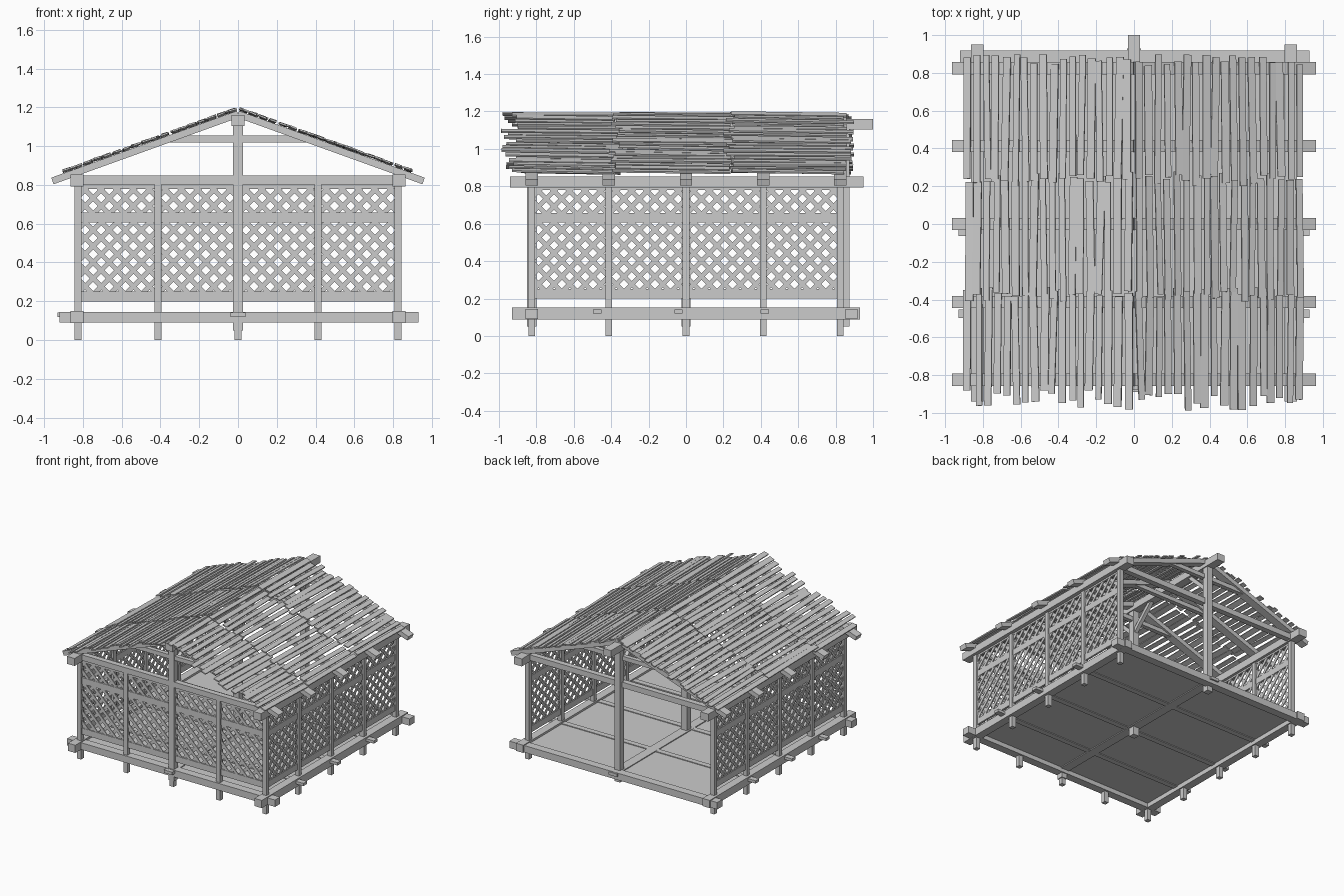
import bpy, bmesh, random
from mathutils import Vector, Matrix

if "Cube" in bpy.data.objects:
    bpy.data.objects.remove(bpy.data.objects["Cube"])

random.seed(4)
Z = Vector((0, 0, 1))


def beam(bm, a, b, w, h, up=Z):
    """Box running from a to b, w wide sideways and h deep along up."""
    a, b = Vector(a), Vector(b)
    d = (b - a).normalized()
    side = d.cross(Vector(up)).normalized()
    top = side.cross(d)
    m = Matrix((d * (b - a).length, side * w, top * h)).transposed().to_4x4()
    m.translation = (a + b) / 2
    bmesh.ops.create_cube(bm, size=1, matrix=m)


def build(name, beams):
    bm = bmesh.new()
    for args in beams:
        beam(bm, *args)
    bmesh.ops.recalc_face_normals(bm, faces=bm.faces)
    me = bpy.data.meshes.new(name)
    bm.to_mesh(me)
    bm.free()
    ob = bpy.data.objects.new(name, me)
    bpy.context.collection.objects.link(ob)
    return ob


E = 0.825                                # wall line
GRID = [-E, -0.413, 0, 0.413, E]         # post and rafter spacing
Y = Vector((0, 1, 0))

# base frame
build("side_sill", [((s * 0.83, -0.93, 0.12), (s * 0.83, 0.93, 0.12), 0.065, 0.062) for s in (-1, 1)])
build("front_sill", [((-0.92, -E, 0.117), (0.93, -E, 0.117), 0.065, 0.055)])
build("back_sill", [((-0.92, 0.885, 0.117), (0.93, 0.885, 0.117), 0.065, 0.055)])

# floor with joists showing through
build("floor", [((0, -0.83, 0.13), (0, 0.87, 0.13), 1.64, 0.01)])
joists = [((-0.93, y, 0.13), (0.93, y, 0.13), 0.045, 0.022) for y in (-0.475, -0.04, 0.42)]
joists.append(((0, -0.89, 0.13), (0, 0.93, 0.13), 0.075, 0.024))
build("floor_joists", joists)

# wall posts: three closed sides, open back
build("front_posts", [((x, -E, 0), (x, -E, 0.82), 0.036, 0.036, Y) for x in GRID])
build("side_posts", [((s * E, y, 0), (s * E, y, 0.82), 0.036, 0.036, Y) for s in (-1, 1) for y in GRID[1:]])

# wall plates and tie beams
build("side_plates", [((s * 0.83, -0.94, 0.823), (s * 0.83, 0.95, 0.823), 0.068, 0.06) for s in (-1, 1)])
build("tie_beams", [((-E, y, 0.825), (E, y, 0.825), 0.045, 0.045) for y in (-E, E)])


def lattice_wall(name, place, n):
    """Rails and crossed diagonal strips; place(u, v, offset) maps to 3D, n is the wall normal."""
    rails = [(place(-E, v, 0), place(E, v, 0), 0.016, h)
             for v, h in ((0.225, 0.05), (0.632, 0.05), (0.792, 0.025))]
    build(name + "_rails", rails)
    strips, v0, v1, pitch = [], 0.235, 0.795, 0.083
    for sgn in (-1, 1):
        for i in range(-20, 21):
            c = i * pitch                # line u = c + (v - v0) * sgn
            t0, t1 = 0.0, v1 - v0
            lo, hi = sorted(((-E - c) * sgn, (E - c) * sgn))
            t0, t1 = max(t0, lo), min(t1, hi)
            if t1 - t0 > 0.01:
                strips.append((place(c + sgn * t0, v0 + t0, sgn * 0.003),
                               place(c + sgn * t1, v0 + t1, sgn * 0.003), 0.025, 0.006, n))
    build(name + "_lattice", strips)


lattice_wall("front_wall", lambda u, v, o: (u, -E + o, v), (0, 1, 0))
lattice_wall("right_wall", lambda u, v, o: (E + o, u, v), (1, 0, 0))
lattice_wall("left_wall", lambda u, v, o: (-E + o, u, v), (1, 0, 0))

# centre posts, ridge and knee braces
CENTRE = (-E, 0, 0.85)
build("centre_posts", [((0, y, 0.05), (0, y, 1.11), 0.05, 0.05, Y) for y in CENTRE])
build("ridge_beam", [((0, -0.88, 1.133), (0, 1.0, 1.133), 0.066, 0.056)])
build("knee_braces", [((0, y, 0.92), (0, y + s * 0.2, 1.115), 0.03, 0.03)
                      for y in CENTRE for s in (-1, 1) if abs(y + s * 0.2) < 0.9])

# rafters and collar ties
K, TOP = 0.36, 1.165


def slope(s, x, lift=0):
    nrm = Vector((s * K, 0, 1)).normalized()
    return Vector((s * x, 0, TOP - K * x)) + nrm * lift, nrm


build("rafters", [(slope(s, 0)[0] + Y * y, slope(s, 0.957)[0] + Y * y, 0.066, 0.036)
                  for s in (-1, 1) for y in GRID])
build("collar_ties", [((-0.36, y, 1.037), (0.36, y, 1.037), 0.035, 0.034) for y in GRID])

# rough roof slats, three overlapping rows per slope
for s, side in ((-1, "left"), (1, "right")):
    slats = []
    for row, (y0, y1) in enumerate(((-0.92, -0.36), (-0.38, 0.25), (0.23, 0.87))):
        for i in range(18):
            x = 0.022 + i * 0.0497
            j = random.uniform
            a, n = slope(s, x + j(-0.009, 0.009), 0.024 + j(-0.002, 0.002))
            b, _ = slope(s, x + j(-0.009, 0.009), 0.024 + j(-0.002, 0.002))
            lift = 0.008 * n
            front = y0 + (j(-0.07, 0.05) if row == 0 else j(-0.03, 0.03))
            back = y1 + j(-0.03, 0.03)
            roll = n + Vector((j(-0.08, 0.08), 0, 0))
            slats.append((a + lift + Y * front, b + Y * back, j(0.032, 0.044), 0.009, roll))
    build(side + "_roof_slats", slats)
